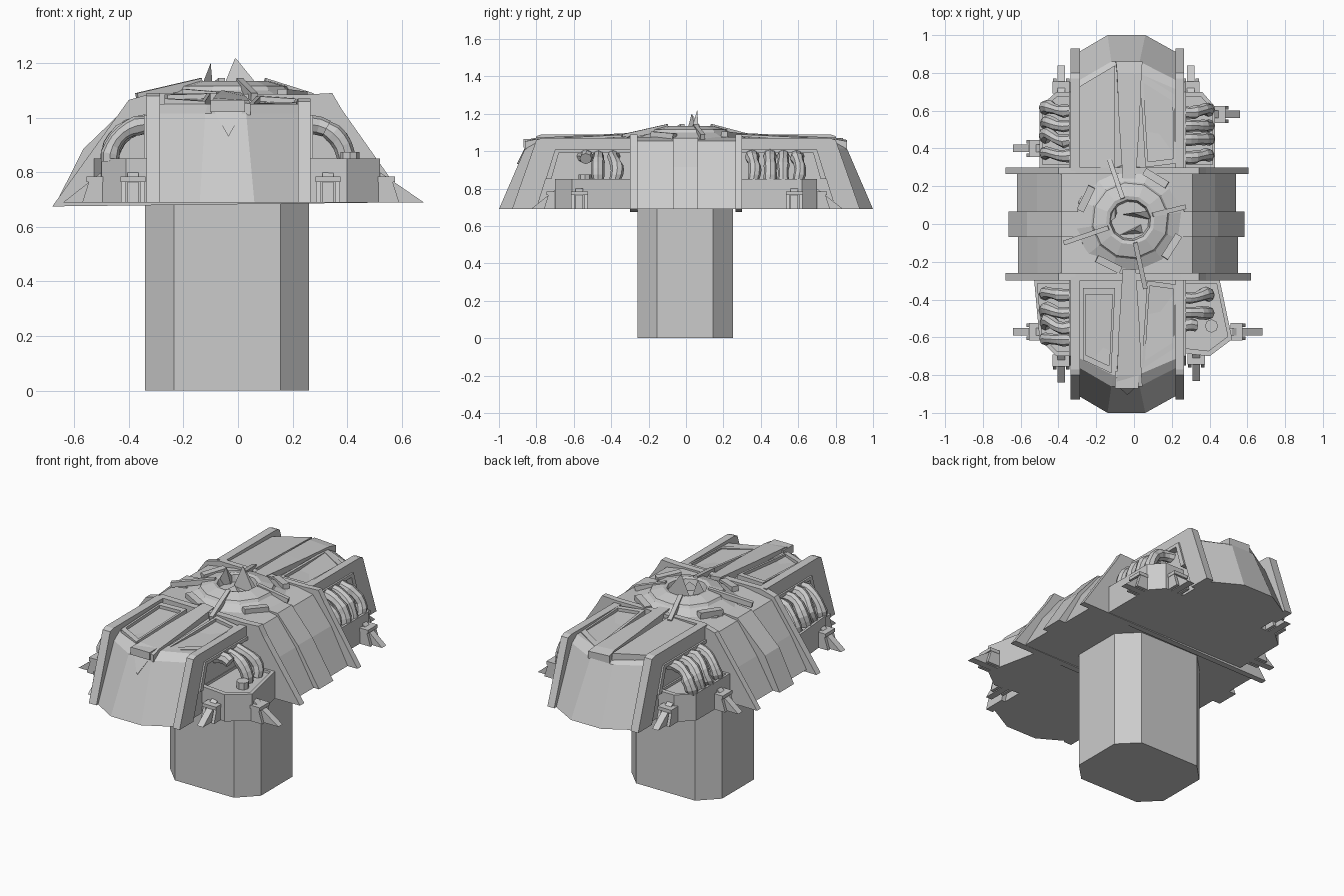
import bpy, bmesh, math, random
from mathutils import Vector

if "Cube" in bpy.data.objects:
    bpy.data.objects.remove(bpy.data.objects["Cube"])

random.seed(4)
Z0 = 0.69  # underside of the canopy


def loft(name, rings):
    """Closed skin through rings of equal point count, capped at both ends."""
    bm = bmesh.new()
    vs = [[bm.verts.new(p) for p in r] for r in rings]
    n = len(rings[0])
    for a, b in zip(vs, vs[1:]):
        for i in range(n):
            j = (i + 1) % n
            bm.faces.new((a[i], a[j], b[j], b[i]))
    bm.faces.new(vs[0])
    bm.faces.new(vs[-1])
    bmesh.ops.recalc_face_normals(bm, faces=bm.faces)
    me = bpy.data.meshes.new(name)
    bm.to_mesh(me)
    bm.free()
    ob = bpy.data.objects.new(name, me)
    bpy.context.collection.objects.link(ob)
    return ob


def prism(name, poly, axis, a, b):
    """Extrude a 2D outline along x (poly = y,z), y (x,z) or z (x,y)."""
    put = {'x': lambda p, t: (t, *p), 'y': lambda p, t: (p[0], t, p[1]),
           'z': lambda p, t: (*p, t)}[axis]
    return loft(name, [[put(p, t) for p in poly] for t in (a, b)])


def bar(name, p, q, w, h):
    """Rectangular bar from p to q."""
    p, q = Vector(p), Vector(q)
    d = (q - p).normalized()
    s = d.cross(Vector((0, 0, 1))).normalized() * w / 2
    u = s.cross(d).normalized() * h / 2
    return loft(name, [[c + s + u, c - s + u, c - s - u, c + s - u] for c in (p, q)])


def panel(name, quad, drop=0.018, shrink=0.84, thick=0.06):
    """Raised roof slab with a rim and sunken middle; quad is its top outline."""
    top = [Vector(p) for p in quad]
    c = sum(top, Vector()) / len(top)
    inner = [c + (p - c) * shrink for p in top]
    down = Vector((0, 0, 1))
    return loft(name, [[p - down * thick for p in top], top, inner,
                       [p - down * drop for p in inner]])


# Pillar: irregular octagon
prism('pillar', [(-0.235, -0.26), (0.155, -0.26), (0.26, -0.155), (0.26, 0.145),
                 (0.155, 0.25), (-0.235, 0.25), (-0.34, 0.145), (-0.34, -0.155)],
      'z', 0, Z0 + 0.01)

# Long arms and the side pieces, front (s=-1) and back (s=1)
for s, tag in ((-1, 'front'), (1, 'back')):
    def ring(z, xl, xr, ys, yc, cl, cr):
        return [(xl, 0.2 * s, z), (xl, ys * s, z), (cl, yc * s, z), (cr, yc * s, z),
                (xr, ys * s, z), (xr, 0.2 * s, z)]
    loft(tag + '_arm', [ring(Z0, -0.31, 0.24, 0.9, 1.0, -0.14, 0.06),
                        ring(1.015, -0.30, 0.235, 0.755, 0.86, -0.12, 0.03),
                        ring(1.05, -0.29, 0.23, 0.71, 0.80, -0.11, 0.02)])
    # Frame plates on both flanks
    for side, xa, xb, zt in (('left', -0.335, -0.285, 1.09), ('right', 0.22, 0.265, 1.07)):
        out = [(0.93, Z0), (0.80, zt - 0.01), (0.77, zt), (0.28, zt),
               (0.28, 1.01), (0.70, 1.01), (0.75, 0.85), (0.80, Z0)]
        prism(f'{tag}_{side}_frame', [(y * s, z) for y, z in out], 'x', xa, xb)
        # Thin inner lip around the opening
        lip = [(0.75, 0.85), (0.70, 1.01), (0.30, 1.01), (0.30, 0.99), (0.68, 0.99), (0.72, 0.85)]
        m = -0.325 if xa < 0 else 0.255
        prism(f'{tag}_{side}_lip', [(y * s, z) for y, z in lip], 'x', m - 0.02, m + 0.02)

    # Right roof panel and centre beam
    y1, x0 = (0.73, 0.06) if s < 0 else (0.76, 0.05)
    panel(tag + '_right_panel', [(x0 + 0.01, 0.30 * s, 1.08), (0.22, 0.32 * s, 1.07),
                                 (0.22, 0.32 * s, 1.07), (0.215, y1 * s * 0.9, 1.055),
                                 (x0 - 0.02, (y1 + 0.04) * s, 1.05)])
    loft(tag + '_beam', [[(-0.02 - w * 1.2, y * s, z - 0.05), (-0.03 - w, y * s, z),
                          (-0.02 + w, y * s, z - 0.008), (-0.02 + w, y * s, z - 0.05)]
                         for w, y, z in ((0.03, 0.24, 1.10), (0.05, 0.55, 1.085),
                                         (0.06, 0.80, 1.072), (0.065, 0.86, 1.06))])

panel('front_left_panel', [(-0.27, -0.34, 1.085), (-0.10, -0.34, 1.09),
                           (-0.12, -0.79, 1.06), (-0.27, -0.72, 1.07)])
panel('back_left_slab', [(-0.29, 0.3, 1.075), (-0.1, 0.3, 1.085), (-0.1, 0.84, 1.07),
                         (-0.285, 0.73, 1.065)], drop=0, shrink=0.9)
prism('front_beam_end', [(-0.1, 1.02), (0.025, 1.02), (0.025, 1.065), (-0.1, 1.065)],
      'y', -0.87, -0.78)
loft('front_tooth', [[(-0.085, -0.86, 1.02), (0.015, -0.86, 1.02), (-0.035, -0.905, 0.93)],
                     [(-0.085, -0.82, 1.02), (0.015, -0.82, 1.02), (-0.035, -0.86, 0.93)]])

# Cross body: bands with a stepped middle rib
bands = [('front', -0.27, -0.07, -0.615, 0.55), ('middle', -0.07, 0.065, -0.665, 0.585),
         ('back', 0.065, 0.27, -0.62, 0.54)]
for tag, ya, yb, xl, xr in bands:
    k = 0.015 if tag == 'middle' else 0
    prism(f'cross_{tag}', [(xl, Z0), (xl * 0.83 - k, 0.87 + k), (-0.385, 1.045 + k),
                           (-0.2, 1.075), (0.2, 1.075), (0.31, 1.055 + k),
                           (0.43 + k, 0.90 + k), (xr, Z0)], 'y', ya, yb)
# Ribs closing the cross body
for tag, ya, yb, xl, xr in (('front', -0.30, -0.26, -0.68, 0.62),
                            ('back', 0.265, 0.30, -0.68, 0.605)):
    prism(f'cross_{tag}_rib', [(xl, Z0 - 0.015), (-0.40, 1.065), (-0.31, 1.09), (0.25, 1.085),
                               (0.345, 1.09), (0.38, 1.03), (xr, Z0)], 'y', ya, yb)

# Hub: faceted skirt around an open crater
C = Vector((-0.02, 0.02, 0))


def circ(r, z, n=12):
    return [C + Vector((r * math.cos(t), r * math.sin(t), z))
            for t in (2 * math.pi * (i + 0.3) / n for i in range(n))]


loft('hub_skirt', [circ(0.30, 1.03), circ(0.29, 1.065), circ(0.21, 1.10), circ(0.20, 1.115),
                   circ(0.13, 1.135), circ(0.11, 1.13), circ(0.10, 1.09)])
for i, (x, y) in enumerate([(-0.13, 0.34), (-0.37, -0.10), (0.06, -0.34), (0.27, 0.09)]):
    d = (Vector((x, y, 0)) - C).normalized()
    a = C + d * 0.12
    bar(f'hub_spoke_{i}', (a.x, a.y, 1.13), (x, y, 1.075), 0.025, 0.03)
    e = Vector((-d.y, d.x, 0))
    m = C + (d + e).normalized() * 0.26
    f = (d - e).normalized() * 0.07
    bar(f'hub_block_{i}', (m.x - f.x, m.y - f.y, 1.075), (m.x + f.x, m.y + f.y, 1.085), 0.04, 0.04)
# Broken shards in the crater
for i, (a, b, t) in enumerate([((-0.065, 0.05), (0.10, 0.02), (-0.01, 0.06, 1.22)),
                               ((-0.145, 0.0), (-0.09, 0.06), (-0.10, 0.03, 1.20)),
                               ((-0.08, -0.06), (0.05, -0.05), (0.0, -0.03, 1.14))]):
    tip = Vector(t)
    base = [(*a, 1.085), (*b, 1.085), (b[0] - 0.01, b[1] + 0.05, 1.085)]
    loft(f'crater_shard_{i}', [base, [tip + (Vector(p) - tip) * 0.02 for p in base]])


# Side boxes, pipes and braces
def pipe(name, wall, sx, y, full=True):
    rings, n = [], 8
    sway = random.uniform(-0.025, 0.025)
    for k in range(n + 1 if full else 4):
        t = math.radians(100 - 102 * k / n)
        c = Vector((wall + sx * 0.135 * math.cos(t),
                    y + sway * math.sin(k * 0.8), 0.845 + 0.13 * math.sin(t)))
        r = 0.032 + random.uniform(-0.004, 0.005)
        o = Vector((sx * math.cos(t), 0, math.sin(t)))
        rings.append([c + o * r * math.cos(u) + Vector((0, r * math.sin(u), 0))
                      for u in (math.pi * 2 * j / 8 for j in range(8))])
    loft(name, rings)


def brace(name, foot, d, reach):
    """Triangular strut with a square clamp; d is the outward direction."""
    p, d = Vector((*foot, 0)), Vector((*d, 0))
    e = Vector((-d.y, d.x, 0))
    up = Vector((0, 0, 1))

    def piece(tag, prof, w):
        loft(name + tag, [[p + d * a + up * z + e * t for a, z in prof] for t in (-w, w)])
    piece('_strut', [(-0.03, Z0), (-0.03, 0.80), (0.0, 0.80), (reach, Z0)], 0.02)
    piece('_clamp', [(-0.01, 0.765), (0.055, 0.765), (0.055, 0.785), (-0.01, 0.785)], 0.046)
    for t in (-0.035, 0.035):
        loft(f'{name}_leg_{t > 0}', [[p + d * a + up * z + e * (t + w) for a, z in
                                      ((-0.01, Z0), (0.07, Z0), (0.045, 0.77), (-0.01, 0.77))]
                                     for w in (-0.009, 0.009)])


boxes = {
    'front_right': ([(0.22, -0.28), (0.45, -0.28), (0.52, -0.61), (0.40, -0.70), (0.22, -0.68)],
                    [-0.38, -0.47], (0.52, -0.57), 0.16, (0.33, -0.69)),
    'back_right': ([(0.22, 0.28), (0.43, 0.28), (0.43, 0.62), (0.36, 0.70), (0.22, 0.70)],
                   [0.36, 0.45, 0.52, 0.60], (0.43, 0.58), 0.13, (0.30, 0.70)),
    'front_left': ([(-0.3, -0.28), (-0.53, -0.28), (-0.50, -0.61), (-0.41, -0.70), (-0.3, -0.70)],
                   [-0.37, -0.46, -0.53, -0.61], (-0.50, -0.57), 0.14, (-0.385, -0.70)),
    'back_left': ([(-0.3, 0.28), (-0.50, 0.28), (-0.50, 0.62), (-0.41, 0.70), (-0.3, 0.70)],
                  [0.37, 0.46, 0.53, 0.61], (-0.50, 0.40), 0.14, (-0.385, 0.70)),
}
for tag, (poly, ys, foot, reach, end) in boxes.items():
    c = sum((Vector((*p, 0)) for p in poly), Vector()) / len(poly)
    rim = [Vector((*p, 0.85)) for p in poly]
    inner = [Vector((c.x + (p.x - c.x) * 0.85, c.y + (p.y - c.y) * 0.85, 0.85)) for p in rim]
    loft(tag + '_box', [[(*p, Z0) for p in poly], rim, inner,
                        [(p.x, p.y, 0.835) for p in inner]])
    sx = 1 if foot[0] > 0 else -1
    wall = 0.26 if sx > 0 else -0.335
    for i, y in enumerate(ys):
        pipe(f'{tag}_pipe_{i}', wall, sx, y)
    brace(tag + '_side_brace', foot, (sx, 0), reach)
    brace(tag + '_end_brace', end, (0, 1 if end[1] > 0 else -1), 0.14)

# Broken pipe: short upper piece and a stub on the box
pipe('front_right_broken_pipe', 0.26, 1, -0.55, full=False)
prism('front_right_pipe_stub', [(0.41 + 0.035 * math.cos(a), -0.54 + 0.035 * math.sin(a))
                                for a in (math.pi * j / 4 for j in range(8))], 'z', 0.83, 0.875)
